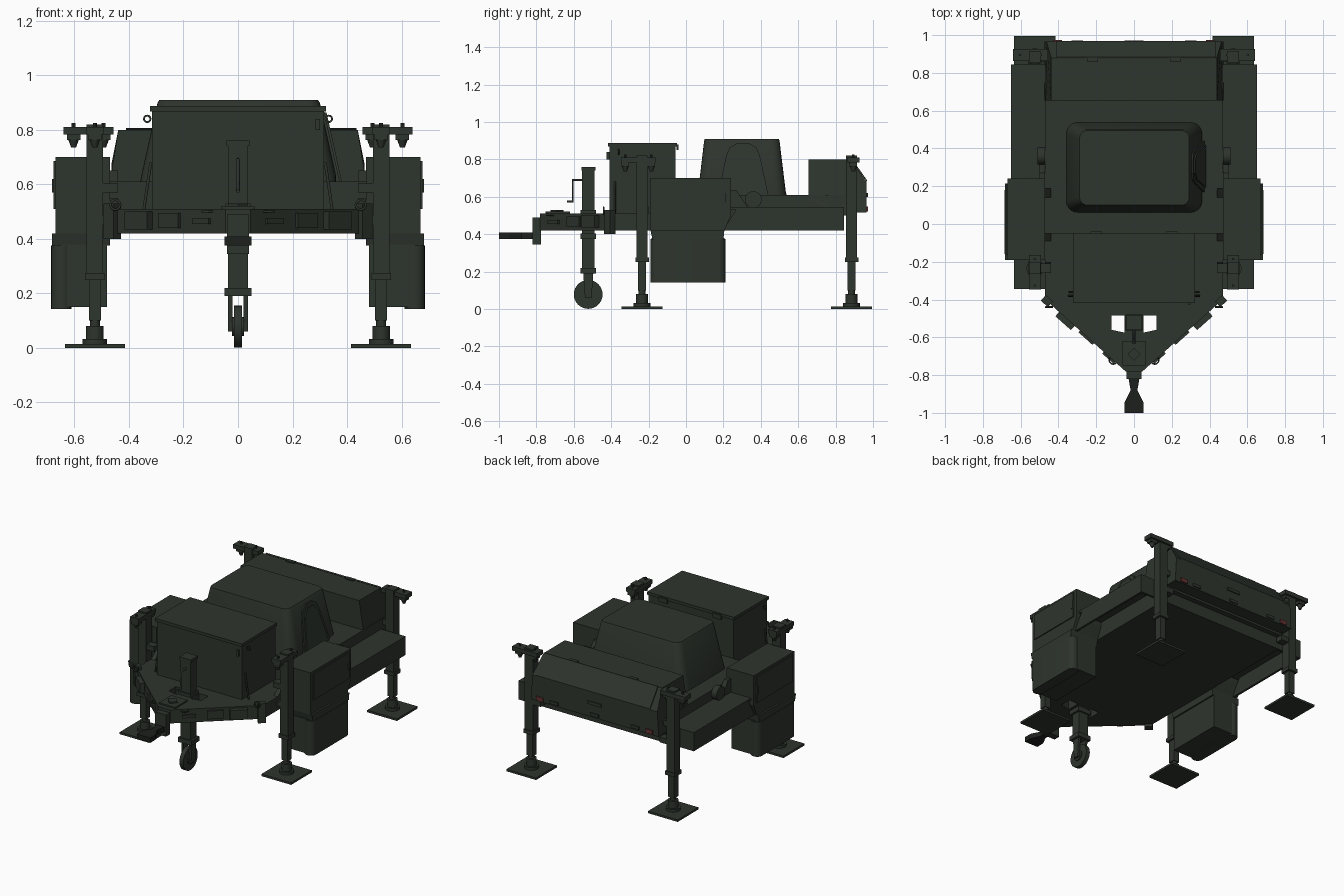
import bpy, bmesh, math
from mathutils import Vector

if "Cube" in bpy.data.objects:
    bpy.data.objects.remove(bpy.data.objects["Cube"])


def material(name, rgb):
    m = bpy.data.materials.new(name)
    m.use_nodes = True
    m.diffuse_color = (*rgb, 1)
    m.node_tree.nodes["Principled BSDF"].inputs["Base Color"].default_value = (*rgb, 1)
    return m


GREEN = material("dark_green", (0.027, 0.035, 0.026))
STEEL = material("dark_steel", (0.012, 0.014, 0.012))
RED = material("lamp_red", (0.12, 0.03, 0.03))


def finish(name, bm, mat=GREEN, smooth=False):
    bmesh.ops.recalc_face_normals(bm, faces=bm.faces)
    me = bpy.data.meshes.new(name)
    bm.to_mesh(me)
    bm.free()
    me.materials.append(mat)
    ob = bpy.data.objects.new(name, me)
    bpy.context.collection.objects.link(ob)
    if smooth:
        bpy.ops.object.select_all(action='DESELECT')
        bpy.context.view_layer.objects.active = ob
        ob.select_set(True)
        bpy.ops.object.shade_smooth_by_angle(angle=math.radians(35))
    return ob


def loft(name, rings, mat=GREEN, smooth=False):
    """Skin matching closed rings of points and cap both ends."""
    bm = bmesh.new()
    vs = [[bm.verts.new(p) for p in r] for r in rings]
    n = len(vs[0])
    for a, b in zip(vs, vs[1:]):
        for i in range(n):
            j = (i + 1) % n
            bm.faces.new((a[i], a[j], b[j], b[i]))
    bm.faces.new(vs[0])
    bm.faces.new(vs[-1])
    return finish(name, bm, mat, smooth)


def prism(name, pts, axis, a, b, mat=GREEN, smooth=False):
    """Extrude a 2D outline along an axis: x -> (y, z), y -> (x, z), z -> (x, y)."""
    def place(p, h):
        return {'x': (h, *p), 'y': (p[0], h, p[1]), 'z': (*p, h)}[axis]
    return loft(name, [[place(p, h) for p in pts] for h in (a, b)], mat, smooth)


def box(name, x, y, z, mat=GREEN):
    return prism(name, [(x[0], y[0]), (x[1], y[0]), (x[1], y[1]), (x[0], y[1])], 'z', *z, mat)


def circle(u, v, r, n=16):
    return [(u + r * math.cos(2 * math.pi * i / n), v + r * math.sin(2 * math.pi * i / n)) for i in range(n)]


def rod(name, axis, u, v, r, a, b, mat=GREEN, n=16):
    return prism(name, circle(u, v, r, n), axis, a, b, mat, True)


def rounded(x0, x1, y0, y1, r, n=5):
    pts = []
    for k, (cx, cy) in enumerate([(x1 - r, y1 - r), (x0 + r, y1 - r), (x0 + r, y0 + r), (x1 - r, y0 + r)]):
        for i in range(n + 1):
            t = math.pi / 2 * (k + i / n)
            pts.append((cx + r * math.cos(t), cy + r * math.sin(t)))
    return pts


def wire(name, pts, r, cyclic=False, mat=GREEN):
    cu = bpy.data.curves.new(name, 'CURVE')
    cu.dimensions = '3D'
    cu.bevel_depth = r
    cu.bevel_resolution = 1
    cu.use_fill_caps = True
    sp = cu.splines.new('POLY')
    sp.points.add(len(pts) - 1)
    for q, p in zip(sp.points, pts):
        q.co = (*p, 1)
    sp.use_cyclic_u = cyclic
    cu.materials.append(mat)
    ob = bpy.data.objects.new(name, cu)
    bpy.context.collection.objects.link(ob)


def xs(s, a, b):
    return tuple(sorted((s * a, s * b)))


# Chassis with a tapered drawbar and two openings beside the nose wheel
half = [(0.47, 0.845), (0.47, -0.40), (0.045, -0.78)]
chassis = prism("chassis", half + [(-x, y) for x, y in reversed(half)], 'z', 0.42, 0.51)
for s in (1, -1):
    cutter = prism("opening_cutter", [(s * .05, -.485), (s * .12, -.485), (s * .12, -.56), (s * .05, -.575)], 'z', 0.3, 0.6)
    cutter.hide_render = True
    cutter.hide_set(True)
    mod = chassis.modifiers.new("opening", 'BOOLEAN')
    mod.object = cutter
    mod.solver = 'EXACT'
box("raised_deck", (-.47, .47), (-.05, .88), (.50, .61))

# Rear locker with sloped back and tapered ends
profile = [(.655, .59), (.655, .80), (.88, .80), (.965, .68), (.965, .515), (.80, .515)]
loft("rear_locker", [[(s * (.473 - .2 * max(0, z - .63)), y, z) for y, z in profile] for s in (-1, 1)])
slope_lid = prism("locker_lid", [(.875, .803), (.885, .806), (.969, .687), (.969, .677)], 'x', -.41, .435)
for x in (-.3, 0, .3):
    box("locker_catch", (x - .03, x + .03), (.964, .972), (.525, .545))
for x in (-.22, .22):
    box("locker_hinge", (x - .03, x + .03), (.86, .885), (.80, .808))
box("locker_handle", (-.05, .05), (.964, .972), (.60, .62))

# Central tapered housing with an arched side door
base, top = rounded(-.36, .36, .06, .54, .06), rounded(-.288, .292, .10, .495, .04)
rings = [[(x, y, .60) for x, y in base], [(x, y, .63) for x, y in rounded(-.355, .36, .065, .533, .06)],
         [(x, y, .90) for x, y in rounded(-.295, .30, .097, .50, .045)], [(x, y, .91) for x, y in top]]
loft("housing", rings, smooth=True)
for name, inset, thick in (("side_door_frame", 0, .010), ("side_door", .022, .018)):
    arch = [(.17 + inset, .61), (.215 + inset, .82), (.235 + inset, .865 - inset), (.27, .885 - inset),
            (.34, .885 - inset), (.375 - inset, .865 - inset), (.395 - inset, .82), (.44 - inset, .61)]
    loft(name, [[(.363 - .222 * (z - .61) + d, y, z) for y, z in arch] for d in (-.03, thick)])

# Front equipment cabinet
box("cabinet", (-.315, .315), (-.41, -.055), (.50, .87))
box("cabinet_lid", (-.322, .322), (-.418, -.048), (.868, .888))
box("cabinet_latch", (.285, .30), (-.425, -.41), (.80, .84))
for x in (-.2, .2):
    box("cabinet_hinge", (x - .03, x + .03), (-.05, -.04), (.85, .88))


def nose_plate(name, s, t, length, depth, z):
    # Plate lying on the slanted drawbar side, t runs from the corner to the nose
    a, b = Vector((s * .47, -.40)), Vector((s * .045, -.78))
    d = (b - a).normalized()
    n = Vector((s * abs(d.y), -abs(d.x)))
    c = a.lerp(b, t)
    prism(name, [c - d * length - n * .02, c + d * length - n * .02, c + d * length + n * depth, c - d * length + n * depth], 'z', *z)


def leg(prefix, s, y, along_y):
    x = s * .525
    box(prefix + "_outer_tube", (x - .03, x + .03), (y - .03, y + .03), (.26, .82))
    box(prefix + "_collar", (x - .036, x + .036), (y - .036, y + .036), (.25, .275))
    box(prefix + "_inner_tube", (x - .022, x + .022), (y - .022, y + .022), (.10, .26))
    rod(prefix + "_screw", 'z', x, y, .018, .07, .11)
    rod(prefix + "_socket", 'z', x, y, .032, .03, .08)
    rod(prefix + "_flange", 'z', x, y, .045, .012, .032)
    box(prefix + "_foot", (x - .11, x + .11), (y - .11, y + .11), (0, .014))
    # Crossbar with clamp cones
    hx, hy = (.032, .092) if along_y else (.092, .032)
    cx, cy = (x, y - .02) if along_y else (s * .548, y + .01)
    box(prefix + "_crossbar", (cx - hx, cx + hx), (cy - hy, cy + hy), (.782, .81))
    for k in (-1, 1):
        px, py = (cx, cy + k * .07) if along_y else (cx + k * .055, cy)
        box(prefix + "_clamp", (px - .025, px + .025), (py - .02, py + .02), (.762, .784))
        loft(prefix + "_cone", [[(a, b, z) for a, b in circle(px, py, r, 10)] for z, r in ((.765, .02), (.735, .009))], smooth=True)
        rod(prefix + "_stud", 'z', px, py, .007, .81, .825, n=8)
    for z in (.45, .57):
        box(prefix + "_hinge", xs(s, .44, .51), (y - .025, y + .025), (z, z + .035))


for s in (1, -1):
    leg("front_leg", s, -.235, True)
    leg("rear_leg", s, .885, False)

    # Side locker above, storage bin below with rounded outer cover
    prism("side_locker", [(-.19, .42), (.205, .42), (.24, .50), (.24, .70), (-.19, .70)], 'x', *xs(s, .47, .67))
    box("side_locker_door", xs(s, .66, .677), (-.165, .215), (.51, .685))
    box("side_locker_grip", xs(s, .67, .682), (.20, .215), (.57, .62))
    prism("side_locker_sill", [(-.19, .42), (.205, .42), (.20, .375), (-.18, .375)], 'x', *xs(s, .47, .682))
    box("storage_bin", xs(s, .48, .65), (-.185, .205), (.15, .38))
    prism("bin_cover", rounded(*xs(s, .61, .685), -.19, .21, .035), 'z', .143, .375, smooth=True)

    # Side platform, open below
    box("platform_top", xs(s, .46, .65), (.235, .845), (.53, .545))
    prism("platform_skirt", [(.20, .42), (.845, .42), (.845, .545), (.275, .545)], 'x', *xs(s, .635, .65))
    box("platform_end", xs(s, .46, .65), (.83, .845), (.42, .545))
    prism("platform_gusset", [(.24, .54), (.24, .635), (.27, .635), (.33, .545)], 'x', *xs(s, .47, .50))
    rod("cable_reel", 'x', .36, .585, .045, s * .47, s * .51)

    # Drawbar fittings
    nose_plate("corner_bracket", s, .02, .025, .02, (.40, .53))
    nose_plate("corner_lamp", s, .27, .055, .03, (.435, .50))
    nose_plate("drawbar_plate", s, .52, .05, .012, (.44, .495))
    nose_plate("drawbar_handle", s, .80, .04, .012, (.455, .475))
    wire("tie_ring", [(s * .45 + a, -.44, .525 + b) for a, b in circle(0, 0, .018, 12)], .005, True)
    wire("chain_loop", [(s * .11 + a, -.72 + b, .50) for a, b in circle(0, 0, .022, 12)], .004, True)
    wire("lifting_ring", [(s * .333 + a, -.36, .84 + b) for a, b in circle(0, 0, .012, 12)], .004, True)
    wire("cabinet_stay", [(s * .32, -.38, .68), (s * .345, -.38, .51)], .006)
    for y in (-.09, -.25, .14):
        z = .61 if y > 0 else .51
        prism("deck_gusset", [(y, z), (y + .05, z), (y + .05, z + .04)], 'x', *xs(s, .44, .47))
    box("tail_lamp", xs(s, .38, .43), (.964, .973), (.52, .548), RED)

# Nose wheel strut and crank
box("nose_strut", (-.036, .036), (-.555, -.49), (.20, .755))
box("strut_cap", (-.042, .042), (-.56, -.485), (.74, .76))
for z, w in ((.375, .05), (.19, .05), (.50, .045)):
    box("strut_collar", (-w, w), (-.565, -.48), (z, z + .03))
for s in (1, -1):
    prism("wheel_fork", [(-.55, .2), (-.495, .2), (-.505, .06), (-.54, .06)], 'x', *xs(s, .02, .036))
rod("nose_tyre", 'x', -.523, .078, .077, -.014, .014, n=32)
rod("nose_hub", 'x', -.523, .078, .035, -.022, .022)
wire("crank", [(0, -.55, .69), (0, -.605, .69), (0, -.605, .575), (0, -.635, .575)], .007)
box("drawbar_cap", (-.06, .06), (-.75, -.62), (.505, .52))
rod("coupling_pivot", 'z', 0, -.69, .035, .51, .53, n=4)

# Towing coupling
box("coupling_plate", (-.04, .04), (-.82, -.775), (.345, .49))
prism("coupling_neck", [(-.03, -.81), (.03, -.81), (.018, -.88), (.05, -.945), (.05, -1), (-.05, -1), (-.05, -.945), (-.018, -.88)],
      'z', .375, .408, STEEL)
